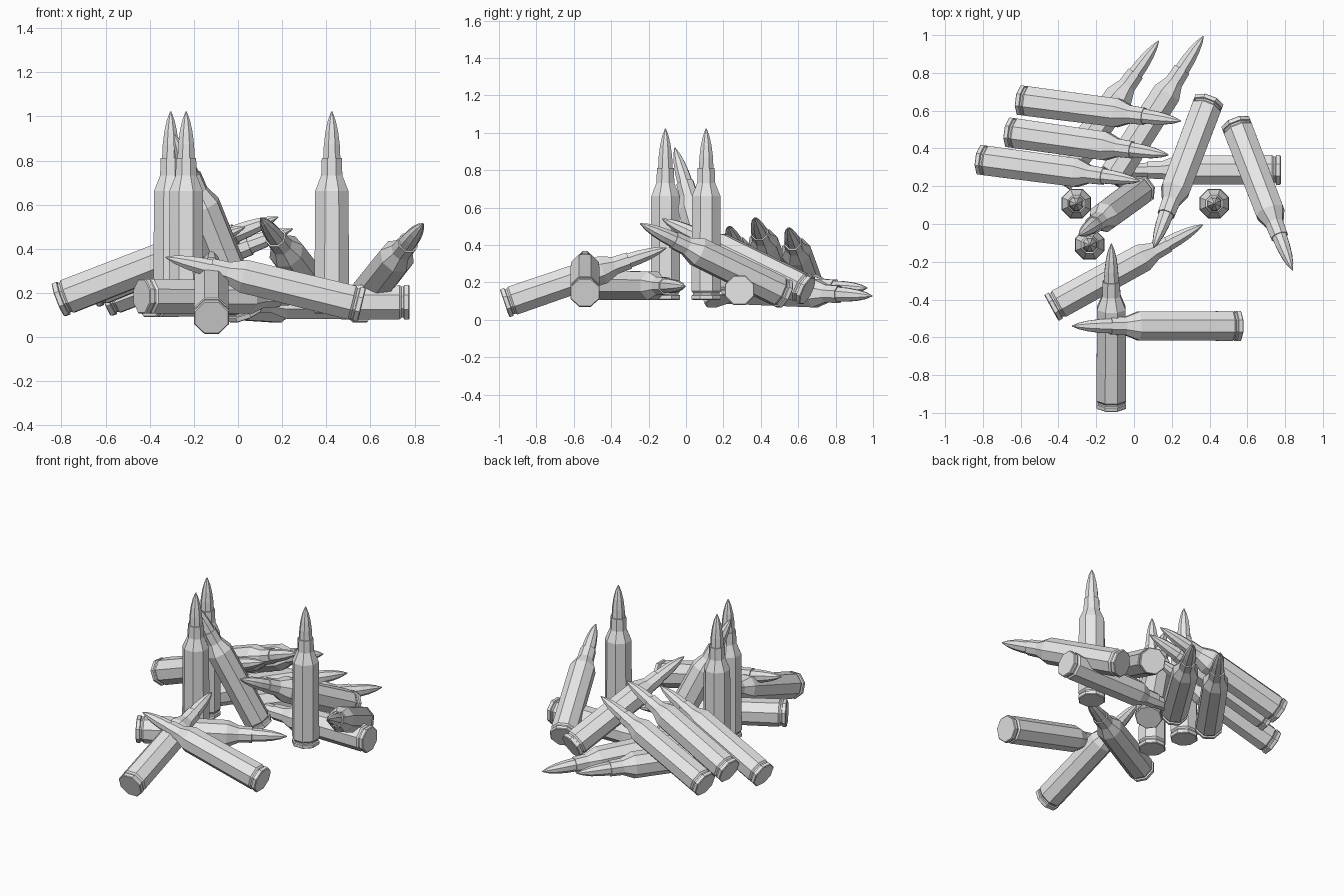
import bpy, bmesh, math
from mathutils import Vector

if "Cube" in bpy.data.objects:
    bpy.data.objects.remove(bpy.data.objects["Cube"])

SIDES = 8
LENGTH = 0.915

# Outline of one cartridge: (distance from base, radius)
PROFILE = [(0.0, 0.080), (0.004, 0.085), (0.024, 0.085), (0.027, 0.076),
           (0.036, 0.076), (0.046, 0.085), (0.555, 0.082), (0.625, 0.052),
           (0.705, 0.049), (0.705, 0.042), (0.765, 0.039), (0.825, 0.031),
           (0.875, 0.019), (LENGTH, 0.003)]

metal = bpy.data.materials.new("plain_grey")
metal.diffuse_color = (0.8, 0.8, 0.8, 1)
metal.use_nodes = True
metal.node_tree.nodes["Principled BSDF"].inputs["Base Color"].default_value = metal.diffuse_color


def make_mesh():
    """Turn the outline into a closed eight-sided solid."""
    bm = bmesh.new()
    rings = []
    for z, r in PROFILE:
        ring = []
        for i in range(SIDES):
            a = (i + 0.5) * 2 * math.pi / SIDES
            ring.append(bm.verts.new((r * math.cos(a), r * math.sin(a), z)))
        rings.append(ring)
    for lo, hi in zip(rings, rings[1:]):
        for i in range(SIDES):
            j = (i + 1) % SIDES
            bm.faces.new((lo[i], lo[j], hi[j], hi[i]))
    bm.faces.new(rings[0][::-1])
    bm.faces.new(rings[-1])
    mesh = bpy.data.meshes.new("cartridge")
    bm.to_mesh(mesh)
    bm.free()
    mesh.materials.append(metal)
    return mesh


mesh = make_mesh()


def place(name, base, tip):
    """Stand a cartridge on its base centre, pointing at the tip."""
    ob = bpy.data.objects.new(name, mesh)
    direction = Vector(tip) - Vector(base)
    ob.rotation_mode = 'QUATERNION'
    ob.rotation_quaternion = direction.to_track_quat('Z', 'Y')
    # keep the middle between both points fixed
    ob.location = (Vector(base) + Vector(tip)) / 2 - direction.normalized() * LENGTH / 2
    bpy.context.collection.objects.link(ob)


# Upright cartridges
for n, (x, y) in enumerate([(0.425, 0.108), (-0.305, 0.108), (-0.235, -0.11)]):
    place(f"upright_cartridge_{n + 1}", (x, y, 0.107), (x, y, 1.022))

# Leaning and lying cartridges: base centre, tip
place("leaning_cartridge", (0.036, 0.18, 0.10), (-0.29, -0.06, 0.92))
place("front_cartridge", (-0.12, -0.97, 0.088), (-0.12, -0.105, 0.385))
place("crossing_cartridge", (0.562, -0.54, 0.145), (-0.328, -0.54, 0.362))
place("flat_left_cartridge", (-0.435, -0.443, 0.185), (0.362, -0.005, 0.18))
place("flat_right_cartridge", (0.777, 0.286, 0.158), (-0.138, 0.286, 0.158))
place("propped_cartridge_1", (0.396, 0.65, 0.155), (0.103, -0.127, 0.54))
place("propped_cartridge_2", (0.539, 0.533, 0.135), (0.839, -0.245, 0.515))
place("sloped_cartridge_1", (-0.816, 0.34, 0.167), (0.034, 0.227, 0.50))
place("sloped_cartridge_2", (-0.662, 0.485, 0.21), (0.183, 0.365, 0.545))
place("sloped_cartridge_3", (-0.60, 0.655, 0.17), (0.246, 0.545, 0.49))
place("back_cartridge_1", (-0.40, 0.225, 0.17), (0.13, 0.968, 0.17))
place("back_cartridge_2", (-0.126, 0.225, 0.165), (0.368, 0.995, 0.128))
